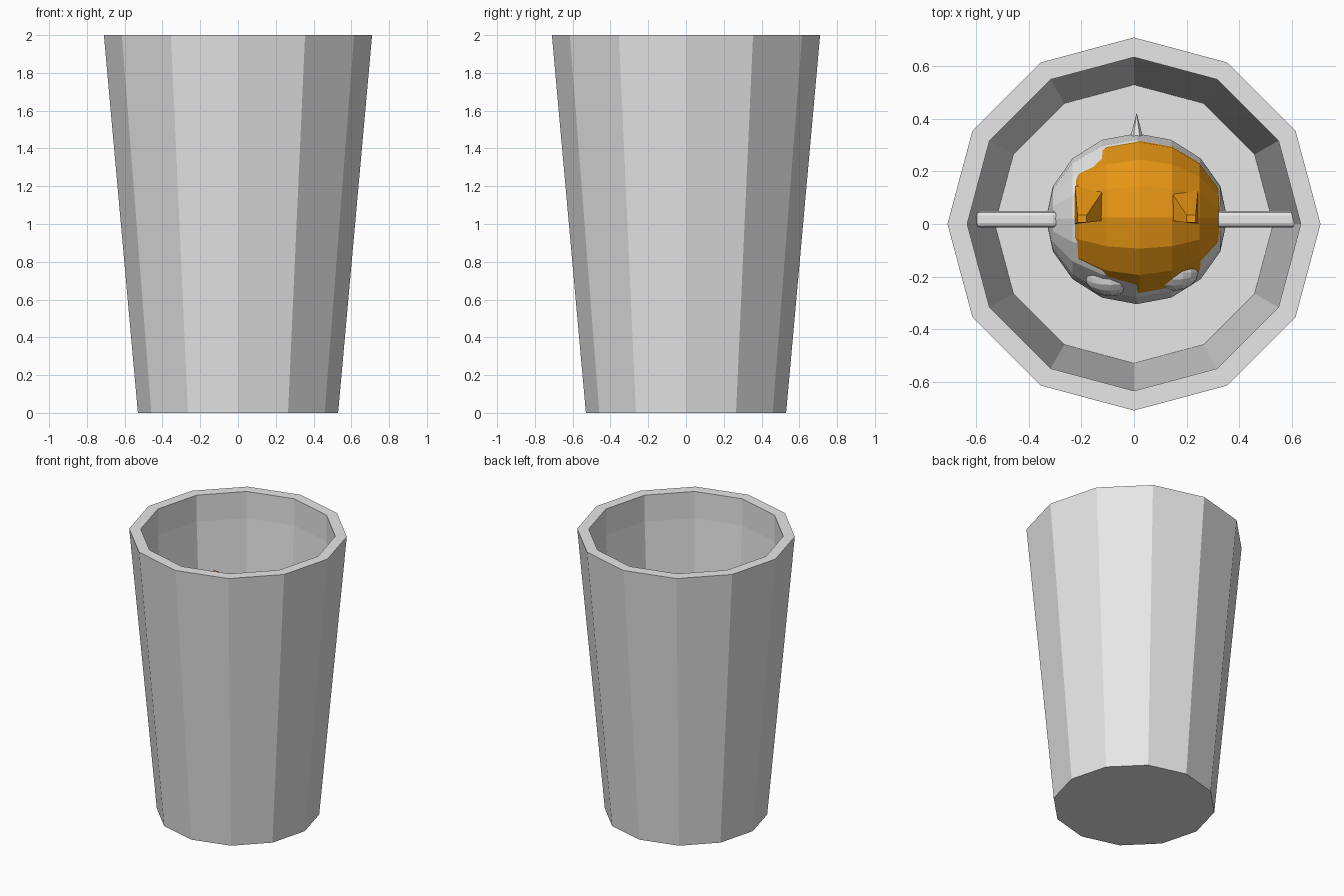
import bpy, bmesh, math
from mathutils import Matrix, Vector

if "Cube" in bpy.data.objects:
    bpy.data.objects.remove(bpy.data.objects["Cube"])


def material(name, rgb):
    m = bpy.data.materials.new(name)
    m.diffuse_color = (*rgb, 1)
    m.use_nodes = True
    m.node_tree.nodes["Principled BSDF"].inputs["Base Color"].default_value = m.diffuse_color
    return m


GREY = material("light_grey", (0.8, 0.8, 0.8))
ORANGE = material("orange", (0.95, 0.36, 0.008))


def finish(name, bm, mat):
    bmesh.ops.recalc_face_normals(bm, faces=bm.faces)
    me = bpy.data.meshes.new(name)
    bm.to_mesh(me)
    bm.free()
    me.materials.append(mat)
    ob = bpy.data.objects.new(name, me)
    bpy.context.collection.objects.link(ob)
    return ob


def lathe(name, profile, sides, mat, matrix=Matrix.Identity(4)):
    """Closed solid of rings (radius, height), capped at both ends."""
    bm = bmesh.new()
    rings = [[bm.verts.new((r * math.cos(2 * math.pi * i / sides),
                            r * math.sin(2 * math.pi * i / sides), z))
              for i in range(sides)] for r, z in profile]
    for a, b in zip(rings, rings[1:]):
        for i in range(sides):
            j = (i + 1) % sides
            bm.faces.new((a[i], a[j], b[j], b[i]))
    bm.faces.new(rings[0][::-1])
    bm.faces.new(rings[-1])
    bm.transform(matrix)
    return finish(name, bm, mat)


def ball(name, loc, size, mat):
    """Faceted ball with its poles on the x axis."""
    bm = bmesh.new()
    bmesh.ops.create_uvsphere(bm, u_segments=16, v_segments=8, radius=1)
    bm.transform(Matrix.Translation(loc) @ Matrix.Diagonal((*size, 1))
                 @ Matrix.Rotation(math.pi / 2, 4, 'Y'))
    return finish(name, bm, mat)


# Twelve-sided cup with a straight lip and a tapering hollow
lathe("cup", [(0.53, 0), (0.71, 2), (0.635, 2), (0.635, 1.81), (0.53, 0.02)], 12, GREY)

# Grey shell ball with an orange ball set into it
ball("shell_ball", (0.01, 0.02, 1.25), (0.345, 0.325, 0.33), GREY)
ball("head", (0.02, 0.025, 1.28), (0.325, 0.31, 0.33), ORANGE)

# Grey patches at the front of the head
for side, x, y in (("left", -0.09, -0.205), ("right", 0.15, -0.185)):
    ball(side + "_front_patch", (x, y, 1.36), (0.095, 0.07, 0.09), GREY)

# Pointed ears with a flat tip
for side, s in (("left", -1), ("right", 1)):
    bm = bmesh.new()
    base = [(0.235, 0.0, 1.48), (0.115, 0.015, 1.54), (0.115, 0.145, 1.52), (0.235, 0.145, 1.46)]
    tip = [(0.225, 0.005, 1.66), (0.19, 0.005, 1.66), (0.19, 0.035, 1.66), (0.225, 0.035, 1.66)]
    lo, hi = [[bm.verts.new((s * x + 0.01, y, z)) for x, y, z in pts] for pts in (base, tip)]
    for i in range(4):
        j = (i + 1) % 4
        bm.faces.new((lo[i], lo[j], hi[j], hi[i]))
    bm.faces.new(lo)
    bm.faces.new(hi)
    finish(side + "_ear", bm, ORANGE)

    # Rounded arm reaching out to the cup wall
    bm = bmesh.new()
    bmesh.ops.create_cube(bm, size=1)
    bm.transform(Matrix.Translation((s * 0.455 + 0.008, 0.018, 1.36))
                 @ Matrix.Diagonal((0.31, 0.062, 0.07, 1)))
    bmesh.ops.bevel(bm, geom=bm.edges[:], offset=0.016, segments=2,
                    profile=0.5, affect='EDGES')
    finish(side + "_arm", bm, GREY)

# Small spike at the back
lathe("back_spike", [(0.032, 0.30), (0.001, 0.42)], 6, GREY,
      Matrix.Translation((0.01, 0, 1.27)) @ Matrix.Rotation(-math.pi / 2, 4, 'X'))
